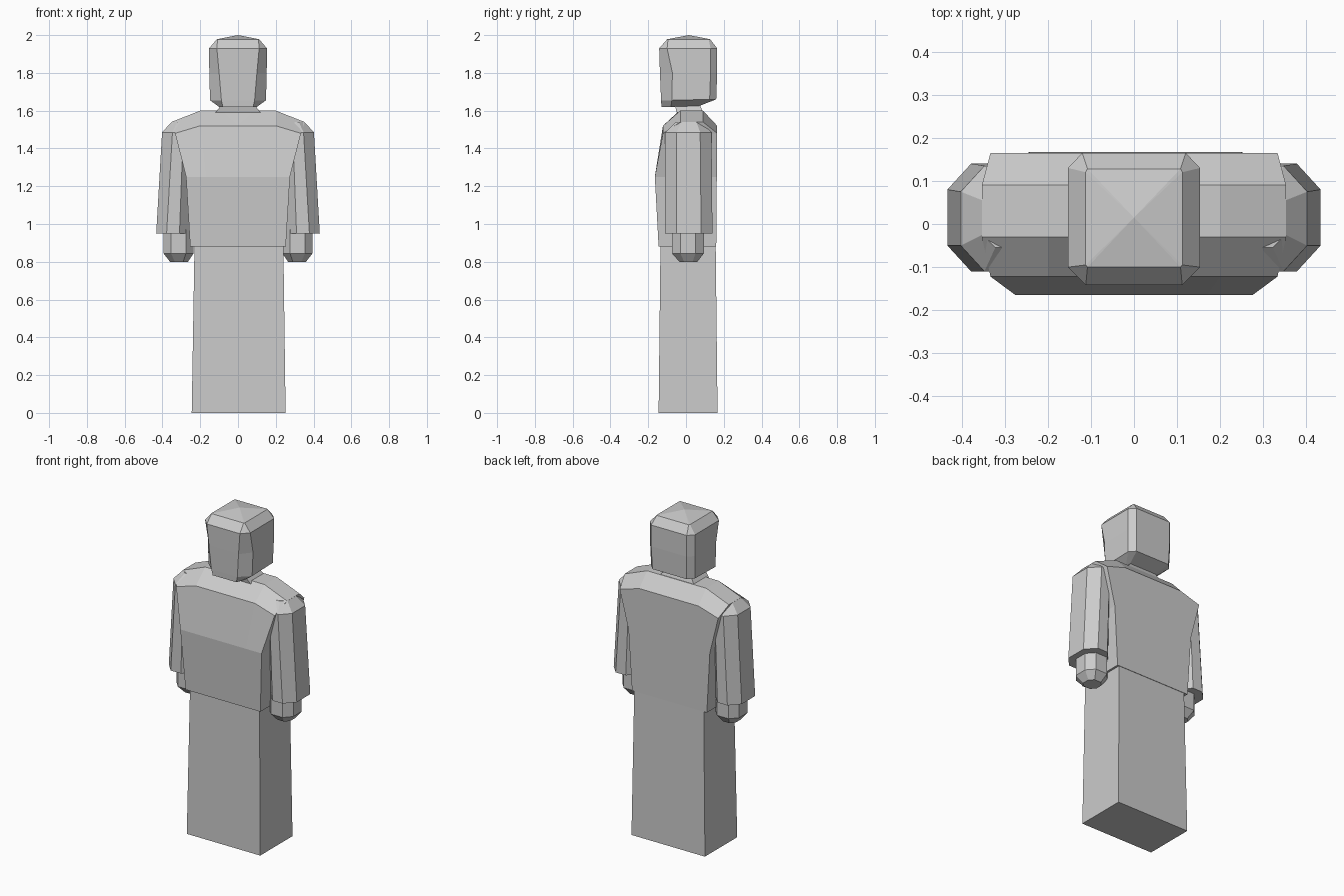
import bpy, bmesh

if "Cube" in bpy.data.objects:
    bpy.data.objects.remove(bpy.data.objects["Cube"])


def loft(name, rings, fan_top=None, grid_top=False):
    """Join stacked rings of points into a closed flat-shaded solid."""
    bm = bmesh.new()
    vs = [[bm.verts.new(p) for p in r] for r in rings]
    n = len(vs[0])
    for a, b in zip(vs, vs[1:]):
        for i in range(n):
            j = (i + 1) % n
            bm.faces.new((a[i], a[j], b[j], b[i]))
    bm.faces.new(vs[0][::-1])
    top = vs[-1]
    if fan_top:
        tip = bm.verts.new(fan_top)
        for i in range(n):
            bm.faces.new((top[i], top[(i + 1) % n], tip))
    elif grid_top:
        for i in range(n // 2 - 1):
            bm.faces.new((top[i], top[i + 1], top[n - 2 - i], top[n - 1 - i]))
    else:
        bm.faces.new(top)
    bmesh.ops.recalc_face_normals(bm, faces=bm.faces)
    me = bpy.data.meshes.new(name)
    bm.to_mesh(me)
    bm.free()
    ob = bpy.data.objects.new(name, me)
    bpy.context.collection.objects.link(ob)
    return ob


def rect(x0, x1, y0, y1, z):
    return [(x0, y0, z), (x1, y0, z), (x1, y1, z), (x0, y1, z)]


def octagon(x0, x1, y0, y1, z, cx, cy):
    """Rectangle with corners cut by cx, cy."""
    return [(x0 + cx, y0, z), (x1 - cx, y0, z), (x1, y0 + cy, z), (x1, y1 - cy, z),
            (x1 - cx, y1, z), (x0 + cx, y1, z), (x0, y1 - cy, z), (x0, y0 + cy, z)]


def torso_ring(xo, xi, y0, y1, zo, zi):
    """Eight points, inner ones may sit higher than the outer ones."""
    row = [(-xo, zo), (-xi, zi), (xi, zi), (xo, zo)]
    return [(x, y0, z) for x, z in row] + [(x, y1, z) for x, z in row[::-1]]


# Legs block
loft("legs", [rect(-0.245, 0.252, -0.145, 0.167, 0),
              rect(-0.23, 0.24, -0.135, 0.157, 0.9)])

# Torso with sloped shoulders
loft("torso", [torso_ring(0.253, 0.15, -0.145, 0.16, 0.88, 0.88),
               torso_ring(0.275, 0.17, -0.165, 0.163, 1.25, 1.25),
               torso_ring(0.333, 0.2, -0.122, 0.165, 1.48, 1.52),
               torso_ring(0.353, 0.2, -0.03, 0.09, 1.54, 1.6)], grid_top=True)

# Neck and the V at the collar
loft("neck", [rect(-0.12, 0.12, -0.05, 0.09, 1.59),
              rect(-0.08, 0.08, -0.06, 0.07, 1.64)])
loft("collar_v", [[(0, -0.122, 1.52), (0.085, -0.033, 1.602), (-0.085, -0.033, 1.602)],
                  [(0, -0.06, 1.53), (0.08, 0.0, 1.605), (-0.08, 0.0, 1.605)]])

# Sleeves and hands
for side, s in (("left", -1), ("right", 1)):
    def mirror(rings):
        return [[(s * x, y, z) for x, y, z in r] for r in rings]
    loft(side + "_sleeve", mirror([
        octagon(0.255, 0.433, -0.11, 0.14, 0.95, 0.055, 0.06),
        octagon(0.235, 0.402, -0.11, 0.135, 1.485, 0.055, 0.06),
        octagon(0.25, 0.352, -0.055, 0.085, 1.54, 0.03, 0.03)]))
    loft(side + "_hand", mirror([
        octagon(0.265, 0.36, -0.035, 0.06, 0.80, 0.025, 0.025),
        octagon(0.235, 0.395, -0.075, 0.095, 0.845, 0.04, 0.045),
        octagon(0.235, 0.395, -0.075, 0.095, 0.97, 0.04, 0.045)]))


# Head: face plane narrows toward the chin, corners are cut
def head_ring(wf, ws, wb, yf, ysf, ysb, yb, zf, zb):
    right = [(wf, yf, zf), (ws, ysf, zf), (ws, ysb, zb), (wb, yb, zb)]
    return right + [(-x, y, z) for x, y, z in right[::-1]]


loft("head", [head_ring(0.08, 0.1, 0.09, -0.13, -0.08, 0.05, 0.07, 1.62, 1.625),
              head_ring(0.088, 0.148, 0.115, -0.132, -0.075, 0.125, 0.16, 1.655, 1.66),
              head_ring(0.1, 0.152, 0.12, -0.138, -0.072, 0.13, 0.165, 1.8, 1.8),
              head_ring(0.112, 0.153, 0.12, -0.142, -0.1, 0.13, 0.165, 1.93, 1.93),
              head_ring(0.108, 0.112, 0.108, -0.1, -0.095, 0.12, 0.128, 1.978, 1.978)],
     fan_top=(0, 0.015, 2.0))
